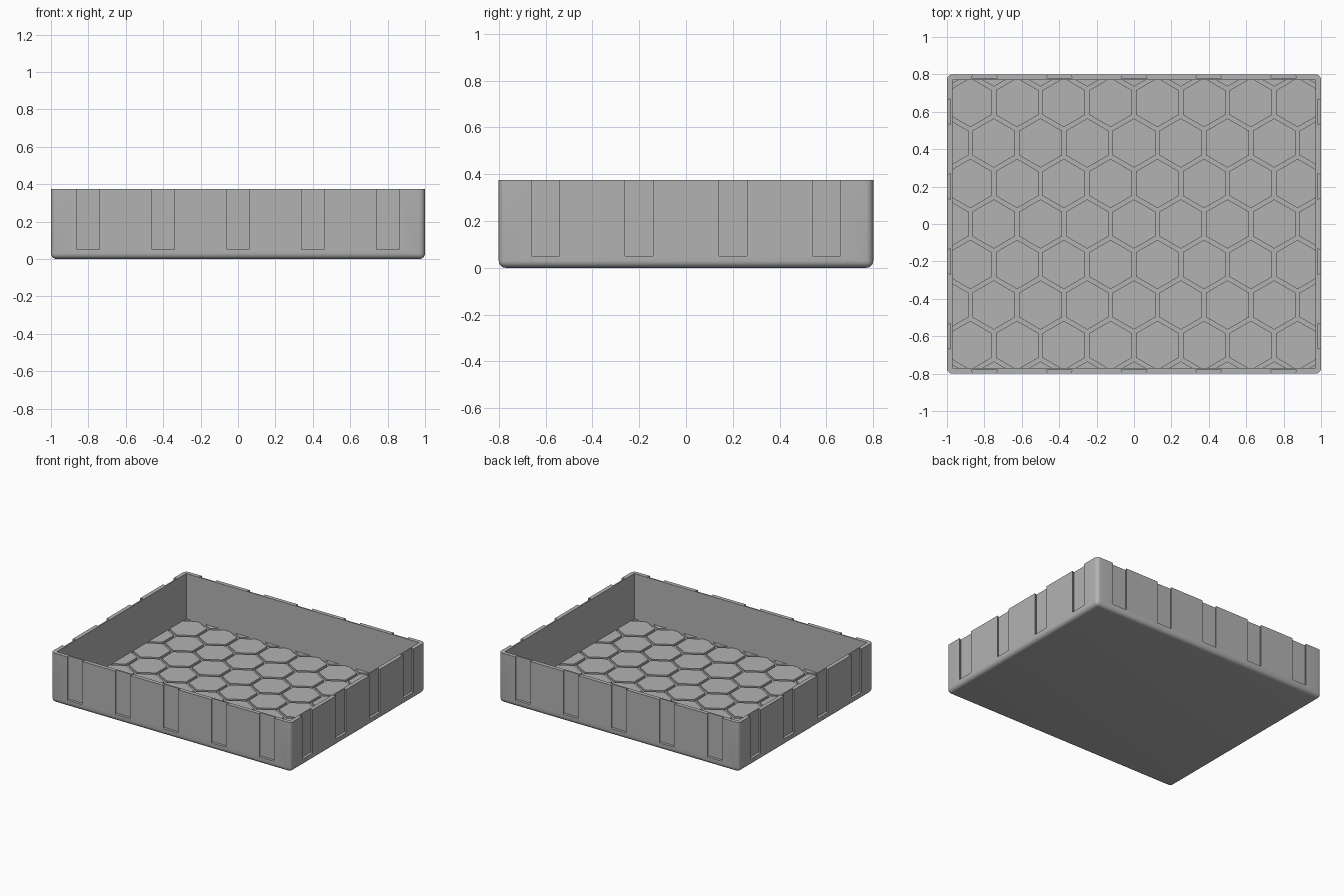
import bpy, bmesh
from math import radians, sin, cos, pi, sqrt
from mathutils import Vector, Matrix

HX, HY, H = 1.0, 0.8, 0.375        # half sizes and height
WALL, FLOOR = 0.03, 0.02           # wall thickness, groove floor height
TILE_H, PITCH, GAP = 0.015, 0.25, 0.022

old = bpy.data.objects.get("Cube")
if old:
    bpy.data.objects.remove(old, do_unlink=True)

grey = bpy.data.materials.new("plain grey")
grey.use_nodes = True
grey.diffuse_color = (0.45, 0.45, 0.45, 1)
grey.node_tree.nodes["Principled BSDF"].inputs["Base Color"].default_value = (0.45, 0.45, 0.45, 1)


def make_object(name, bm):
    bmesh.ops.recalc_face_normals(bm, faces=bm.faces)
    mesh = bpy.data.meshes.new(name)
    bm.to_mesh(mesh)
    bm.free()
    mesh.materials.append(grey)
    obj = bpy.data.objects.new(name, mesh)
    bpy.context.collection.objects.link(obj)
    return obj


def add_box(bm, lo, hi):
    size, mid = Vector(hi) - Vector(lo), (Vector(hi) + Vector(lo)) / 2
    bmesh.ops.create_cube(bm, size=1, matrix=Matrix.Translation(mid) @ Matrix.Diagonal((*size, 1)))


def extrude_up(bm, faces, height):
    out = bmesh.ops.extrude_face_region(bm, geom=faces, use_keep_orig=True)
    verts = [g for g in out["geom"] if isinstance(g, bmesh.types.BMVert)]
    bmesh.ops.translate(bm, verts=verts, vec=(0, 0, height))


def add_slot(bm, along, edge, turn):
    # Dovetail prism, narrow at the outer surface and wide inside the wall
    profile = [(-0.055, 0.01), (0.055, 0.01), (0.07, -0.02), (-0.07, -0.02)]
    rot = Matrix.Rotation(turn, 3, 'Z')
    verts = [bm.verts.new(rot @ Vector((along + u, edge + v, 0.05))) for u, v in profile]
    extrude_up(bm, [bm.faces.new(verts)], H)


# Solid block with rounded corners and rounded bottom edge
bm = bmesh.new()
add_box(bm, (-HX, -HY, 0), (HX, HY, H))
edges = [e for e in bm.edges if min(v.co.z for v in e.verts) < 0.01]
bmesh.ops.bevel(bm, geom=edges, offset=0.03, segments=5, profile=0.5, affect='EDGES')
tray = make_object("tray_body", bm)

# Cutter for the open inside
bm = bmesh.new()
add_box(bm, (-HX + WALL, -HY + WALL, FLOOR), (HX - WALL, HY - WALL, H + 0.2))
cavity = make_object("cavity_cutter", bm)

# Cutter for the dovetail slots around all four walls
bm = bmesh.new()
for side in (0, pi):
    for i in range(5):
        add_slot(bm, -0.8 + 0.4 * i, HY, side)
    for i in range(4):
        add_slot(bm, -0.6 + 0.4 * i, HX, side + pi / 2)
slots = make_object("slot_cutter", bm)

for cutter in (cavity, slots):
    cutter.hide_render = True
    mod = tray.modifiers.new(cutter.name, 'BOOLEAN')
    mod.operation, mod.solver, mod.object = 'DIFFERENCE', 'EXACT', cutter
bpy.context.view_layer.update()
baked = bpy.data.meshes.new_from_object(tray.evaluated_get(bpy.context.evaluated_depsgraph_get()))
tray.modifiers.clear()
tray.data = baked
for cutter in (cavity, slots):
    bpy.data.objects.remove(cutter, do_unlink=True)

# Honeycomb floor tiles, trimmed at the walls
bm = bmesh.new()
radius = (PITCH - GAP) / sqrt(3)
for row in range(-5, 6):
    for col in range(-5, 6):
        cx, cy = (col + 0.5 * (row % 2)) * PITCH, row * PITCH * sqrt(3) / 2
        ring = [radians(30 + 60 * k) for k in range(6)]
        bm.faces.new([bm.verts.new((cx + radius * cos(a), cy + radius * sin(a), FLOOR)) for a in ring])
for axis, limit in ((Vector((1, 0, 0)), HX - WALL), (Vector((0, 1, 0)), HY - WALL)):
    for sign in (1, -1):
        geom = bm.verts[:] + bm.edges[:] + bm.faces[:]
        bmesh.ops.bisect_plane(bm, geom=geom, plane_co=axis * limit * sign,
                               plane_no=axis * sign, clear_outer=True)
extrude_up(bm, bm.faces[:], TILE_H)
make_object("honeycomb_floor", bm)

# Smooth the rounded edges of the body, keep the rest crisp
bpy.ops.object.select_all(action='DESELECT')
tray.select_set(True)
bpy.context.view_layer.objects.active = tray
bpy.ops.object.shade_smooth_by_angle(angle=radians(30))
